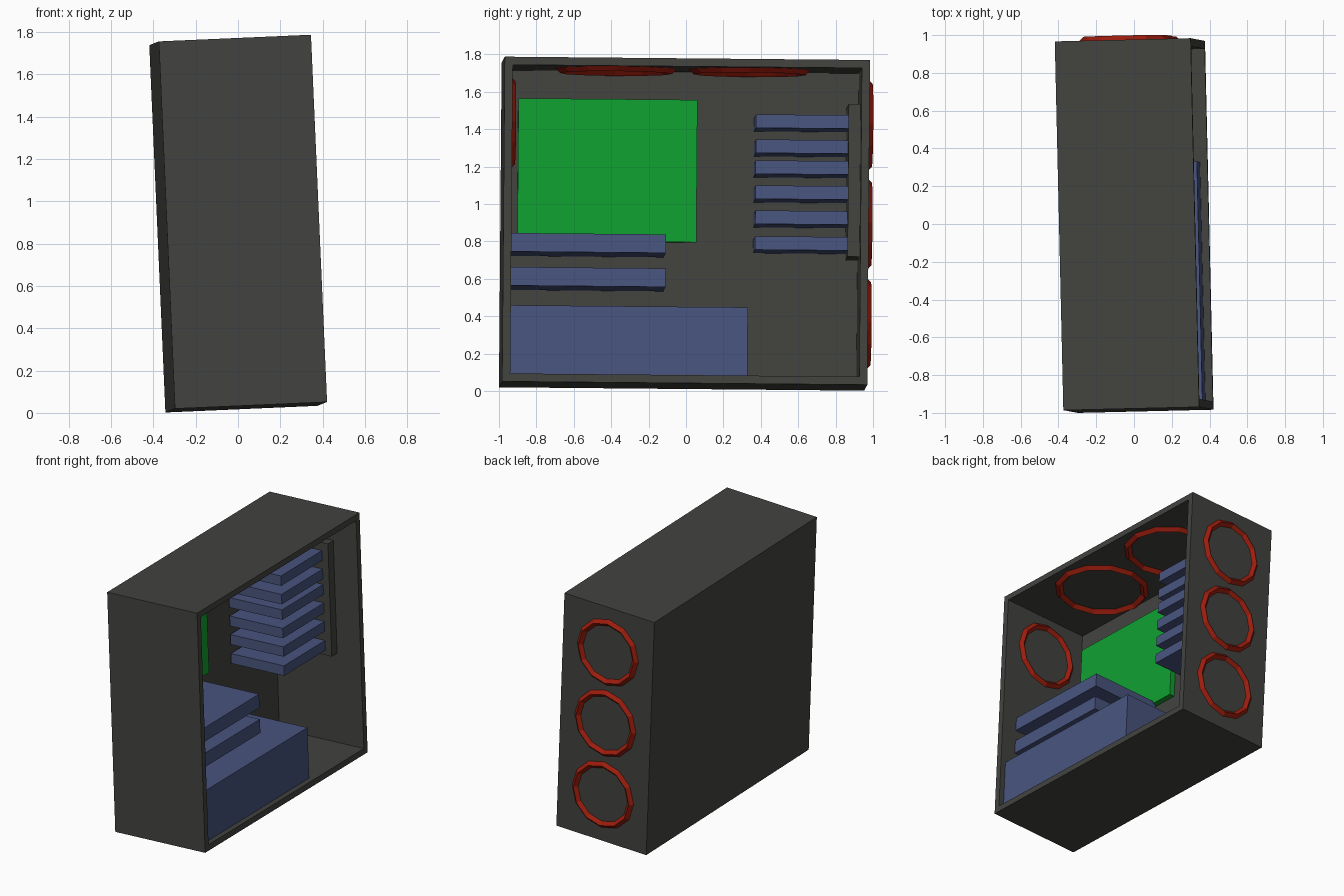
import bpy, bmesh
from math import radians
from mathutils import Matrix, Vector, Euler

if "Cube" in bpy.data.objects:
    bpy.data.objects.remove(bpy.data.objects["Cube"])

# Case size and wall; local coordinates start at the case's front-left-bottom corner
W, D, H, T = 0.72, 1.953, 1.738, 0.043
# The whole tower leans slightly in the scene
FRAME = Matrix.Translation((-0.298, -1.0, 0.02)) @ \
    Euler((radians(-0.53), radians(-2.5), radians(1.35))).to_matrix().to_4x4()


def material(name, rgb):
    m = bpy.data.materials.new(name)
    m.diffuse_color = (*rgb, 1)
    m.use_nodes = True
    m.node_tree.nodes["Principled BSDF"].inputs["Base Color"].default_value = m.diffuse_color
    return m


DARK = material("dark_grey", (0.055, 0.055, 0.05))
BLUE = material("blue_grey", (0.065, 0.09, 0.21))
GREEN = material("green", (0.005, 0.35, 0.03))
RED = material("red", (0.33, 0.012, 0.004))


def finish(name, bm, mat):
    bm.transform(FRAME)
    me = bpy.data.meshes.new(name)
    bm.to_mesh(me)
    bm.free()
    me.materials.append(mat)
    ob = bpy.data.objects.new(name, me)
    bpy.context.collection.objects.link(ob)
    return ob


def box_mesh(lo, hi):
    lo, hi = Vector(lo), Vector(hi)
    bm = bmesh.new()
    bmesh.ops.create_cube(bm, size=1, matrix=Matrix.Translation((lo + hi) / 2)
                          @ Matrix.Diagonal((*(hi - lo), 1)))
    return bm


def box(name, lo, hi, mat):
    return finish(name, box_mesh(lo, hi), mat)


def ring(name, centre, rot, outer, minor):
    # Low-poly fan ring: 12 sides, diamond cross-section
    bpy.ops.mesh.primitive_torus_add(major_segments=12, minor_segments=4,
                                     major_radius=outer - minor, minor_radius=minor)
    ob = bpy.context.object
    ob.name = ob.data.name = name
    ob.data.transform(FRAME @ Matrix.Translation(centre)
                      @ Euler(rot).to_matrix().to_4x4())
    ob.data.materials.append(RED)
    ob.data.shade_flat()


# Case shell, open on the right side
bm = box_mesh((0, 0, 0), (W, D, H))
side = [f for f in bm.faces if f.normal.x > 0.9]
bmesh.ops.inset_region(bm, faces=side, thickness=T, use_even_offset=True)
ext = bmesh.ops.extrude_discrete_faces(bm, faces=side)
bmesh.ops.translate(bm, vec=(T - W, 0, 0), verts=ext["faces"][0].verts)
finish("case_shell", bm, DARK)

# Main board on the inner panel
box("main_board", (T, 0.09, 0.782), (0.083, 1.047, 1.544), GREEN)

# Expansion cards and power supply
for i, top in enumerate((0.80, 0.618)):
    box(f"expansion_card_{i + 1}", (0.06, 0.04, top - 0.099), (0.60, 0.873, top), BLUE)
box("power_supply", (T, 0.04, T), (0.68, 1.312, 0.41), BLUE)

# Drive rack with six drives
box("drive_rack", (T, 1.846, 0.693), (0.53, D - T, 1.511), DARK)
for i, top in enumerate((1.452, 1.318, 1.206, 1.072, 0.938, 0.80)):
    box(f"drive_{i + 1}", (0.055, 1.352, top - 0.072), (0.48, 1.85, top), BLUE)

# Fan rings: three outside the back, one inside the front, two under the top
UPRIGHT = (radians(90), 0, 0)
for i, z in enumerate((1.404, 0.875, 0.342)):
    ring(f"back_fan_ring_{i + 1}", (W / 2, D, z), UPRIGHT, 0.246, 0.024)
ring("front_fan_ring", (W / 2, T, 1.40), UPRIGHT, 0.246, 0.024)
for i, y in enumerate((0.604, 1.318)):
    ring(f"top_fan_ring_{i + 1}", (W / 2, y, H - T), (0, 0, 0), 0.325, 0.026)
